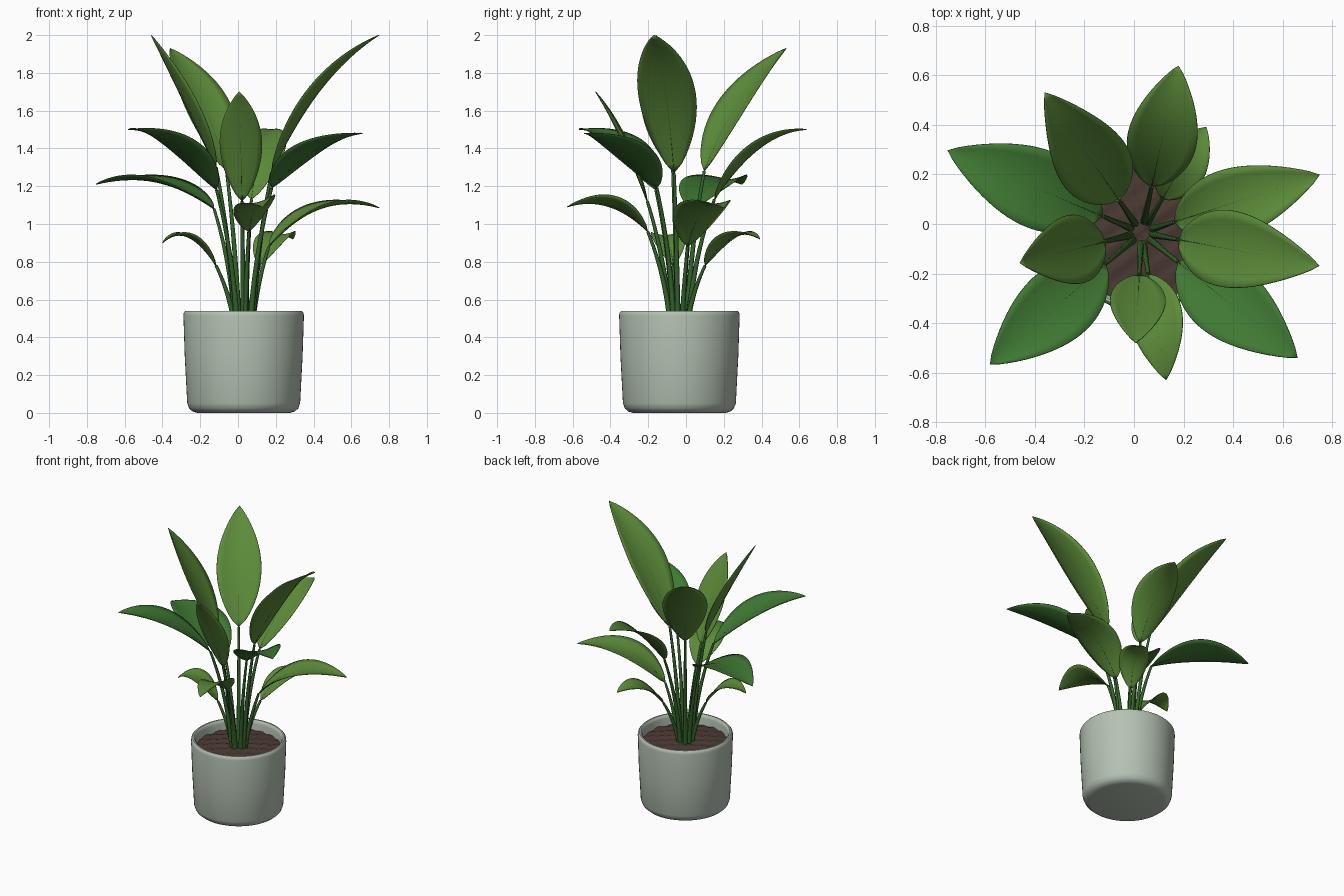
import bpy, bmesh, math
from mathutils import Vector

if "Cube" in bpy.data.objects:
    bpy.data.objects.remove(bpy.data.objects["Cube"])

CENTRE = Vector((0.03, -0.035, 0))


def material(name, rgb):
    m = bpy.data.materials.new(name)
    m.use_nodes = True
    m.diffuse_color = (*rgb, 1)
    bsdf = m.node_tree.nodes["Principled BSDF"]
    bsdf.inputs["Base Color"].default_value = (*rgb, 1)
    bsdf.inputs["Roughness"].default_value = 0.6
    return m


GLAZE = material("sage glaze", (0.46, 0.54, 0.45))
SOIL = material("dark soil", (0.07, 0.042, 0.034))
LIGHT = material("light leaf green", (0.107, 0.262, 0.042))
DEEP = material("deep leaf green", (0.05, 0.19, 0.032))
STEM = material("stem green", (0.034, 0.125, 0.023))
VEIN = material("vein green", (0.045, 0.13, 0.025))


def finish(name, bm, mat, angle=40):
    bmesh.ops.remove_doubles(bm, verts=bm.verts, dist=1e-5)
    bmesh.ops.recalc_face_normals(bm, faces=bm.faces)
    mesh = bpy.data.meshes.new(name)
    bm.to_mesh(mesh)
    bm.free()
    mesh.materials.append(mat)
    obj = bpy.data.objects.new(name, mesh)
    bpy.context.collection.objects.link(obj)
    bpy.ops.object.select_all(action="DESELECT")
    obj.select_set(True)
    bpy.context.view_layer.objects.active = obj
    bpy.ops.object.shade_smooth_by_angle(angle=math.radians(angle))
    return obj


def lathe(name, profile, mat, steps=64):
    bm = bmesh.new()
    verts = [bm.verts.new((r, 0, z)) for r, z in profile]
    edges = [bm.edges.new(pair) for pair in zip(verts, verts[1:])]
    bmesh.ops.spin(bm, geom=verts + edges, cent=(0, 0, 0), axis=(0, 0, 1),
                   angle=math.tau, steps=steps, use_duplicate=False)
    obj = finish(name, bm, mat)
    obj.location = CENTRE
    return obj


def tubes(name, paths, thickness, mat):
    # Each path is a list of (point, relative radius)
    data = bpy.data.curves.new(name, "CURVE")
    data.dimensions = "3D"
    data.bevel_depth = thickness
    data.bevel_resolution = 2 if len(paths) == 1 else 0
    data.use_fill_caps = True
    for path in paths:
        spline = data.splines.new("POLY")
        spline.points.add(len(path) - 1)
        for p, (co, radius) in zip(spline.points, path):
            p.co = (*co, 1)
            p.radius = radius
        spline.use_smooth = True
    data.materials.append(mat)
    obj = bpy.data.objects.new(name, data)
    bpy.context.collection.objects.link(obj)


def bezier(a, b, c, t):
    return a * (1 - t) ** 2 + b * 2 * t * (1 - t) + c * t * t


# Pot with a rounded foot and lip
lathe("pot", [(0, 0), (0.245, 0), (0.27, 0.007), (0.289, 0.024), (0.299, 0.052),
              (0.312, 0.3), (0.319, 0.515), (0.317, 0.53), (0.308, 0.54),
              (0.298, 0.54), (0.289, 0.53), (0.286, 0.515), (0.283, 0.42), (0, 0.42)], GLAZE)

# Lumpy soil
soil = lathe("soil", [(0.287 * i / 12, 0.478 - 0.012 * (i / 12) ** 2) for i in range(13)], SOIL)
for v in soil.data.vertices:
    x, y = v.co.x, v.co.y
    v.co.z += 0.004 * (math.sin(83 * x + 31 * y) + math.sin(67 * y - 45 * x))


def leaf(name, azimuth, base, mid, tip, half_width, mat, roll=0):
    a = math.radians(azimuth)
    out = Vector((math.cos(a), math.sin(a), 0))
    up = Vector((0, 0, 1))
    side = (Vector((-out.y, out.x, 0)) + up * roll).normalized()
    base, mid, tip = Vector(base), Vector(mid), Vector(tip)
    bend = mid * 2 - (base + tip) / 2

    def place(p):
        return CENTRE + out * p.x + up * p.y

    def surface(t, s):
        tangent = ((bend - base) * (1 - t) + (tip - bend) * t).normalized()
        normal = up * tangent.x - out * tangent.y
        w = half_width * max(0, math.sin(math.pi * t ** 0.85)) ** 0.85
        return place(bezier(base, bend, tip, t)) + side * w * s + normal * w * 0.2 * s * s

    # Blade
    rows, cols = 22, 8
    bm = bmesh.new()
    grid = [[bm.verts.new(surface(i / rows, 2 * j / cols - 1)) for j in range(cols + 1)]
            for i in range(rows + 1)]
    for lo, hi in zip(grid, grid[1:]):
        for j in range(cols):
            bm.faces.new((lo[j], lo[j + 1], hi[j + 1], hi[j]))
    blade = finish(name + "_blade", bm, mat, 60)
    solid = blade.modifiers.new("thickness", "SOLIDIFY")
    solid.thickness = 0.004
    solid.offset = 0

    # Midrib and paired side veins
    veins = [[(surface(i / 22, 0), 1.3 - i / 22) for i in range(22)]]
    for k in range(6):
        t = 0.16 + 0.115 * k
        for s in (-1, 1):
            veins.append([(surface(t + 0.13 * u / 5, s * 0.8 * u / 5), 0.75 - 0.07 * u)
                          for u in range(6)])
    tubes(name + "_veins", veins, 0.0032, VEIN)

    # Stalk rising from the soil
    root = Vector((0.045, 0.45))
    knee = Vector((0.075, 0.45 + 0.55 * (base.y - 0.45)))
    tubes(name + "_stalk", [[(place(bezier(root, knee, base, i / 12)), 1 - 0.5 * i / 12)
                             for i in range(13)]], 0.016, STEM)


# Name, azimuth, then (radius, height) at base, middle and tip, half width, colour
leaf("tall_left_leaf", -10.6, (0.15, 1.27), (0.41, 1.71), (0.73, 2.0), 0.155, LIGHT)
leaf("tall_right_leaf", 194, (0.15, 1.30), (0.32, 1.65), (0.505, 2.0), 0.14, LIGHT)
leaf("tall_back_leaf", 124.6, (0.16, 1.28), (0.39, 1.65), (0.687, 1.93), 0.15, LIGHT)
leaf("upright_front_leaf", 267, (0.17, 1.12), (0.31, 1.45), (0.445, 1.7), 0.112, LIGHT)
leaf("arched_back_leaf", 77.5, (0.19, 1.13), (0.43, 1.40), (0.69, 1.5), 0.14, LIGHT)
leaf("front_left_leaf", -38.7, (0.19, 1.19), (0.48, 1.39), (0.807, 1.48), 0.15, DEEP)
leaf("front_right_leaf", 221, (0.19, 1.18), (0.49, 1.42), (0.81, 1.5), 0.15, DEEP)
leaf("low_right_leaf", 157, (0.17, 1.08), (0.49, 1.22), (0.85, 1.21), 0.16, DEEP)
leaf("low_left_leaf", 18, (0.14, 0.88), (0.42, 1.08), (0.757, 1.085), 0.14, LIGHT)
leaf("low_front_leaf", 279.5, (0.17, 0.96), (0.37, 1.10), (0.603, 1.09), 0.112, LIGHT, 0.25)
leaf("small_back_leaf", 58.5, (0.16, 0.78), (0.33, 0.93), (0.5, 0.92), 0.1, LIGHT)
leaf("small_right_leaf", 192.5, (0.15, 0.78), (0.3, 0.93), (0.44, 0.9), 0.09, LIGHT)
